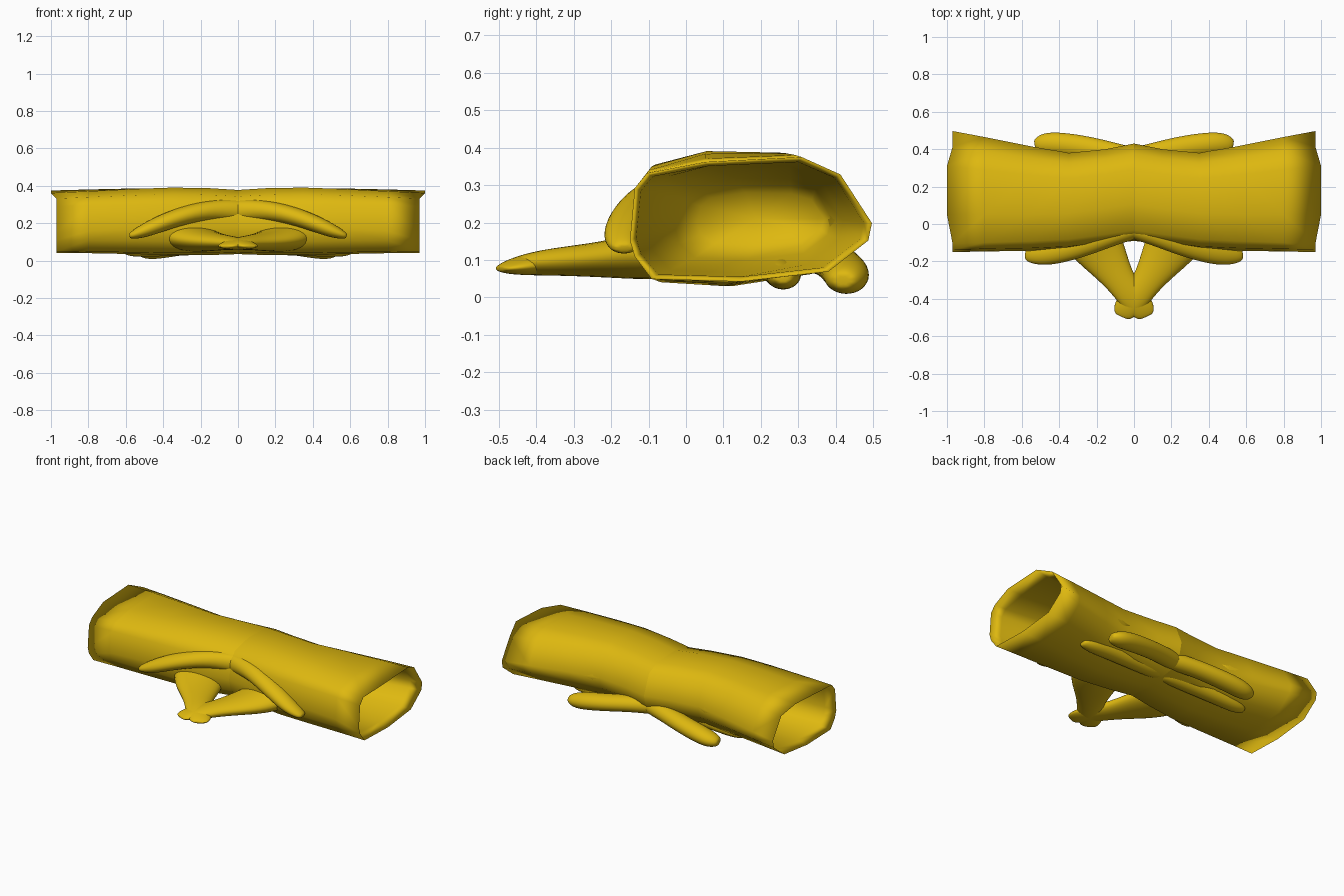
import bpy, bmesh, math
from mathutils import Vector

if "Cube" in bpy.data.objects:
    bpy.data.objects.remove(bpy.data.objects["Cube"])

mat = bpy.data.materials.new("yellow")
mat.diffuse_color = (0.73, 0.48, 0.005, 1)
mat.use_nodes = True
mat.node_tree.nodes["Principled BSDF"].inputs["Base Color"].default_value = mat.diffuse_color


def loft(name, rings, cap_start, cap_end, subsurf=0):
    """Skin a list of rings; the part is mirrored across x = 0."""
    bm = bmesh.new()
    loops = [[bm.verts.new(p) for p in r] for r in rings]
    n = len(loops[0])
    for a, b in zip(loops, loops[1:]):
        for i in range(n):
            bm.faces.new((a[i], a[(i + 1) % n], b[(i + 1) % n], b[i]))
    for flag, ring in ((cap_start, loops[0]), (cap_end, loops[-1])):
        if flag:
            c = bm.verts.new(sum((v.co for v in ring), Vector()) / n)
            for i in range(n):
                bm.faces.new((ring[i], ring[(i + 1) % n], c))
    bmesh.ops.recalc_face_normals(bm, faces=bm.faces)
    me = bpy.data.meshes.new(name)
    bm.to_mesh(me)
    bm.free()
    ob = bpy.data.objects.new(name, me)
    bpy.context.collection.objects.link(ob)
    me.materials.append(mat)
    if subsurf:
        s = ob.modifiers.new("smooth", 'SUBSURF')
        s.levels = s.render_levels = subsurf
    m = ob.modifiers.new("mirror", 'MIRROR')
    m.use_mirror_merge = False
    for p in me.polygons:
        p.use_smooth = True
    return ob


def digit(name, stations, sides=8):
    """Finger: stations are (centre, half width, half height)."""
    pts = [Vector(s[0]) for s in stations]
    rings = []
    for i, (c, w, h) in enumerate(stations):
        t = (pts[min(i + 1, len(pts) - 1)] - pts[max(i - 1, 0)]).normalized()
        side = t.cross(Vector((0, 0, 1))).normalized()
        up = side.cross(t)
        rings.append([pts[i] + side * w * math.cos(a) + up * h * math.sin(a)
                      for a in (2 * math.pi * k / sides for k in range(sides))])
    return loft(name, rings, True, True, 2)


# Sleeve outline (y, z) as fractions of its box: open cuff and wrist
cuff = [(.02, .75), (.07, .87), (.31, .96), (.71, 1), (.87, .86), (1, .47),
        (.985, .33), (.82, .08), (.46, 0), (.09, .02), (.02, .2), (0, .33)]
wrist = [(.03, .74), (.11, .9), (.38, 1), (.74, .98), (.9, .86), (1, .5),
         (.97, .3), (.82, .08), (.46, 0), (.14, .03), (.03, .2), (0, .42)]


def sleeve_ring(x, y0, y1, z0, z1, b):
    """Outline blended from wrist (b = 0) to cuff (b = 1)."""
    ring = []
    for (wy, wz), (cy, cz) in zip(wrist, cuff):
        fy, fz = wy + (cy - wy) * b, wz + (cz - wz) * b
        flare = .03 if x > .95 and fz > .9 else 0
        ring.append(Vector((x + flare, y0 + (y1 - y0) * fy, z0 + (z1 - z0) * fz)))
    return ring


# Inner lining funnels back from the centre to the cuff, then the outside returns
lining = [(.3, .03, .37, .14, .28, 0), (.4, -.03, .39, .1, .32, .2),
          (.6, -.1, .42, .065, .355, .5), (.9, -.133, .475, .055, .362, .9)]
outside = [(.97, -.15, .497, .042, .375, 1), (.8, -.147, .465, .04, .382, .8),
           (.55, -.143, .415, .035, .39, .45), (.35, -.135, .38, .03, .393, .15),
           (.15, -.11, .40, .03, .388, .05), (0, -.09, .43, .035, .378, 0)]
loft("sleeve", [sleeve_ring(*s) for s in lining + outside], True, False)

# Index finger arching over the front of the opposite sleeve
digit("front_finger", [((-.06, -.02, .26), .05, .07), ((.1, -.055, .275), .06, .06),
                       ((.25, -.105, .255), .07, .055), ((.4, -.15, .205), .068, .05),
                       ((.5, -.17, .16), .06, .042), ((.58, -.165, .13), .04, .02)])

# Little finger along the lower back edge
digit("back_finger", [((-.08, .33, .12), .06, .06), ((.1, .375, .11), .065, .055),
                      ((.26, .41, .085), .068, .055), ((.4, .428, .065), .07, .057),
                      ((.48, .43, .05), .065, .05), ((.53, .42, .045), .04, .028)])

# Middle finger just breaking through the underside
digit("lower_finger", [((0, .24, .09), .06, .06), ((.25, .25, .075), .055, .05),
                       ((.45, .26, .063), .055, .045), ((.55, .26, .055), .05, .04),
                       ((.61, .26, .05), .03, .02)])

# Heel of the hand and thumb, crossing its twin in front
digit("thumb", [((.28, .02, .13), .18, .09), ((.2, -.11, .11), .16, .07),
                ((.14, -.2, .102), .125, .055), ((.07, -.31, .097), .085, .044),
                ((.01, -.39, .092), .085, .037), ((-.05, -.455, .082), .075, .025),
                ((-.068, -.495, .076), .05, .01)])
